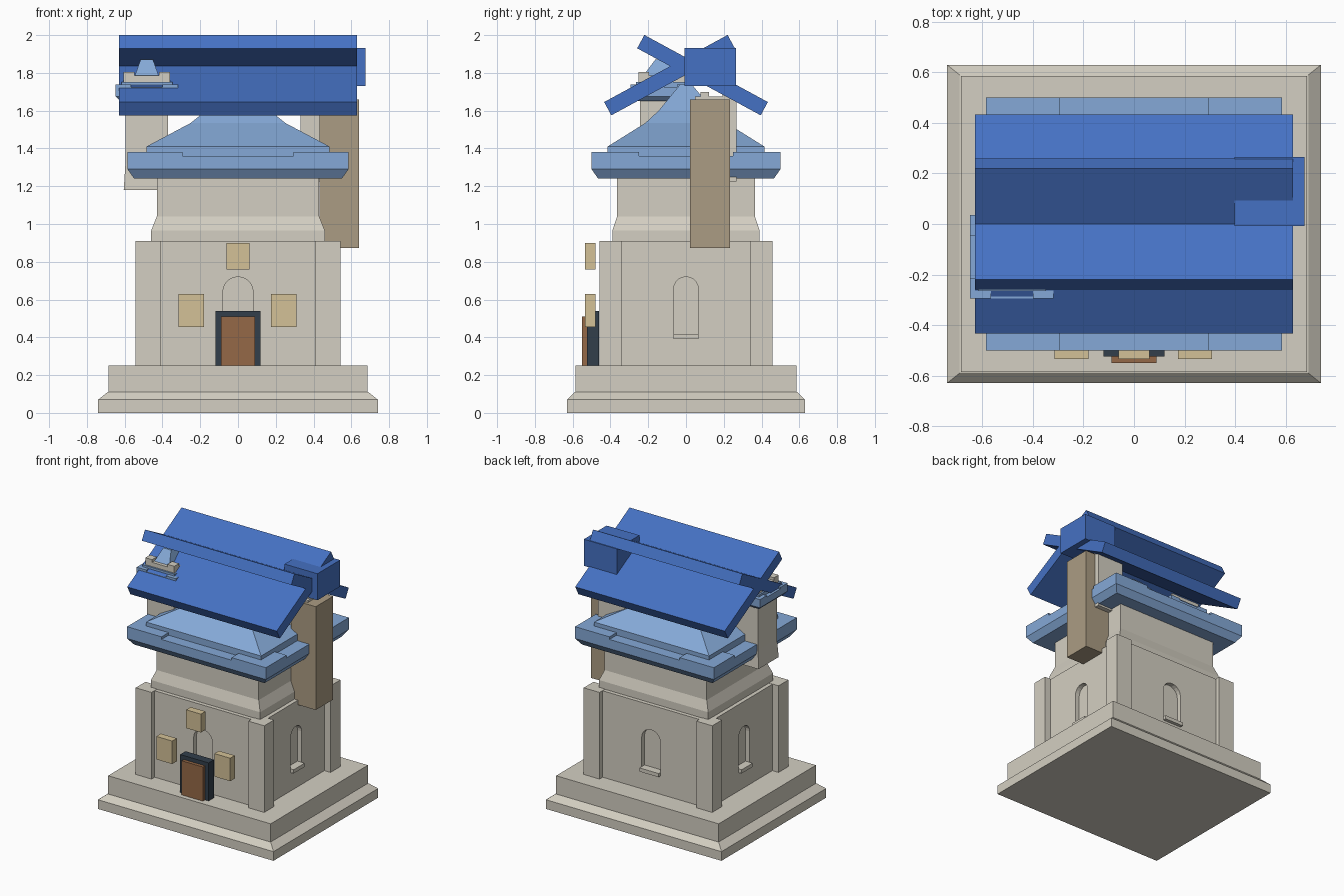
import bpy, bmesh, math
from mathutils import Vector, Matrix

cube = bpy.data.objects.get("Cube")
if cube:
    bpy.data.objects.remove(cube, do_unlink=True)


def material(name, rgb):
    def lin(c):
        c /= 255
        return c / 12.92 if c <= 0.04045 else ((c + 0.055) / 1.055) ** 2.4
    m = bpy.data.materials.new(name)
    m.use_nodes = True
    col = (*[lin(c) for c in rgb], 1)
    m.diffuse_color = col
    m.node_tree.nodes["Principled BSDF"].inputs["Base Color"].default_value = col
    return m


STONE = material("pale stone", (212, 207, 194))
BLUE = material("deep blue", (69, 113, 195))
SKY = material("light blue", (133, 169, 215))
SAND = material("sand", (211, 193, 151))
BROWN = material("dull brown", (171, 156, 131))
WOOD = material("door wood", (149, 105, 71))
DARK = material("dark frame", (50, 63, 75))


def finish(name, bm, mat):
    bmesh.ops.recalc_face_normals(bm, faces=bm.faces)
    me = bpy.data.meshes.new(name)
    bm.to_mesh(me)
    bm.free()
    ob = bpy.data.objects.new(name, me)
    bpy.context.scene.collection.objects.link(ob)
    if mat:
        me.materials.append(mat)
    return ob


def loft(name, mat, rings, x=0, y=0):
    """Stack of rectangles (z, half width, half depth), capped at both ends."""
    bm = bmesh.new()
    loops = []
    for z, hx, hy in rings:
        loops.append([bm.verts.new((x + sx * hx, y + sy * hy, z))
                      for sx, sy in ((-1, -1), (1, -1), (1, 1), (-1, 1))])
    for a, b in zip(loops, loops[1:]):
        for i in range(4):
            j = (i + 1) % 4
            bm.faces.new((a[i], a[j], b[j], b[i]))
    bm.faces.new(loops[0])
    bm.faces.new(loops[-1])
    return finish(name, bm, mat)


def box(name, mat, xs, ys, zs):
    hx, hy = (xs[1] - xs[0]) / 2, (ys[1] - ys[0]) / 2
    return loft(name, mat, [(zs[0], hx, hy), (zs[1], hx, hy)], sum(xs) / 2, sum(ys) / 2)


def corners(name, mat, x, y, ox, oy, ix, iy, zs):
    """Four mirrored blocks between inner and outer half extents."""
    for sx, side in ((-1, "right"), (1, "left")):
        for sy, end in ((-1, "front"), (1, "back")):
            box(f"{name}_{end}_{side}", mat, sorted((x + sx * ix, x + sx * ox)),
                sorted((y + sy * iy, y + sy * oy)), zs)


def arch_cutter(half, bottom, top, depth, place):
    spring = top - half
    pts = [(-half, bottom), (half, bottom)]
    pts += [(half * math.cos(math.pi * i / 10), spring + half * math.sin(math.pi * i / 10))
            for i in range(11)]
    bm = bmesh.new()
    face = bm.faces.new([bm.verts.new((u, -depth, v)) for u, v in pts])
    ext = bmesh.ops.extrude_face_region(bm, geom=[face])
    verts = [v for v in ext["geom"] if isinstance(v, bmesh.types.BMVert)]
    bmesh.ops.translate(bm, verts=verts, vec=(0, 2 * depth, 0))
    bmesh.ops.transform(bm, matrix=place, verts=bm.verts)
    ob = finish("niche_cutter", bm, None)
    ob.hide_render = True
    return ob


# Stepped base
loft("base", STONE, [(0, .74, .63), (.07, .74, .63), (.11, .69, .59),
                     (.111, .685, .585), (.25, .685, .585)])

# Lower storey with corner piers
WX, WY = .49, .42
wall = box("lower_wall", STONE, (-WX, WX), (-WY, WY), (.25, .908))
corners("pier", STONE, 0, 0, .542, .458, .408, .34, (.25, .91))

# Arched niches and sills on all four walls
for k, (dist, half) in enumerate(((WY, .08), (WX, .066), (WY, .08), (WX, .066))):
    place = Matrix.Rotation(k * math.pi / 2, 4, "Z") @ Matrix.Translation((0, -dist, 0))
    cutter = arch_cutter(half, .39, .72, .035, place)
    mod = wall.modifiers.new("niche", "BOOLEAN")
    mod.operation = "DIFFERENCE"
    mod.solver = "EXACT"
    mod.object = cutter
    bpy.context.view_layer.objects.active = wall
    bpy.ops.object.modifier_apply(modifier=mod.name)
    bpy.data.objects.remove(cutter, do_unlink=True)
    sill = box("niche_sill", STONE, (-half, half), (-.025, .036), (.39, .418))
    sill.data.transform(place)

# Upper storey
loft("upper_wall", STONE, [(.905, .46, .39), (.965, .46, .39), (1.04, .43, .365),
                           (1.26, .43, .365)])

# Entrance
box("door_frame", DARK, (-.12, .12), (-.525, -.46), (.25, .54))
box("door", WOOD, (-.09, .09), (-.55, -.52), (.25, .51))

# Projecting windows
for name, x, hx, zs in (("window_right", -.247, .067, (.455, .63)),
                        ("window_left", .242, .067, (.455, .63)),
                        ("window_top", 0, .062, (.76, .9))):
    box(name, SAND, (x - hx, x + hx), (-.535, -.48), zs)

# Main eaves and swept roof
loft("eaves", SKY, [(1.24, .55, .465), (1.29, .585, .5), (1.36, .585, .5)])
corners("eave_corner", SKY, 0, 0, .585, .5, .295, .25, (1.355, 1.38))
loft("swept_roof", SKY, [(1.355, .485, .415), (1.41, .485, .415), (1.535, .25, .215),
                         (1.6, .17, .145), (1.74, .04, .03)])

# Side turret breaking through the roof panel
TX, TY = -.483, -.13
loft("turret", STONE, [(1.18, .122, .122), (1.32, .113, .113), (1.66, .113, .113)], TX, TY)
loft("turret_eaves", SKY, [(1.65, .14, .14), (1.675, .165, .165), (1.725, .165, .165)], TX, TY)
corners("turret_eave_corner", SKY, TX, TY, .165, .165, .083, .083, (1.72, 1.738))
loft("turret_collar_base", SKY, [(1.72, .135, .135), (1.753, .135, .135)], TX, TY)
loft("turret_collar", STONE, [(1.75, .122, .122), (1.785, .122, .122)], TX, TY)
corners("turret_merlon", STONE, TX, TY, .122, .122, .065, .065, (1.78, 1.805))
loft("turret_cap", SKY, [(1.78, .065, .1), (1.87, .033, .033)], TX, TY)

# Second turret behind the chimney
loft("back_turret", STONE, [(1.225, .113, .11), (1.675, .113, .11)], .443, .157)
corners("back_turret_merlon", STONE, .443, .157, .113, .08, .06, .035, (1.67, 1.7))

# Chimney and its large cap
box("chimney", BROWN, (.432, .64), (.022, .232), (.873, 1.66))
box("chimney_cap", BLUE, (.398, .675), (-.008, .265), (1.73, 1.932))

# Two crossed roof panels
for s, name in ((-1, "front_roof_panel"), (1, "back_roof_panel")):
    panel = box(name, BLUE, (-.63, .63), (-.372, .372), (-.04, .04))
    panel.data.transform(Matrix.Translation((0, s * .0875, 1.788))
                         @ Matrix.Rotation(math.radians(-s * 28.5), 4, "X"))
